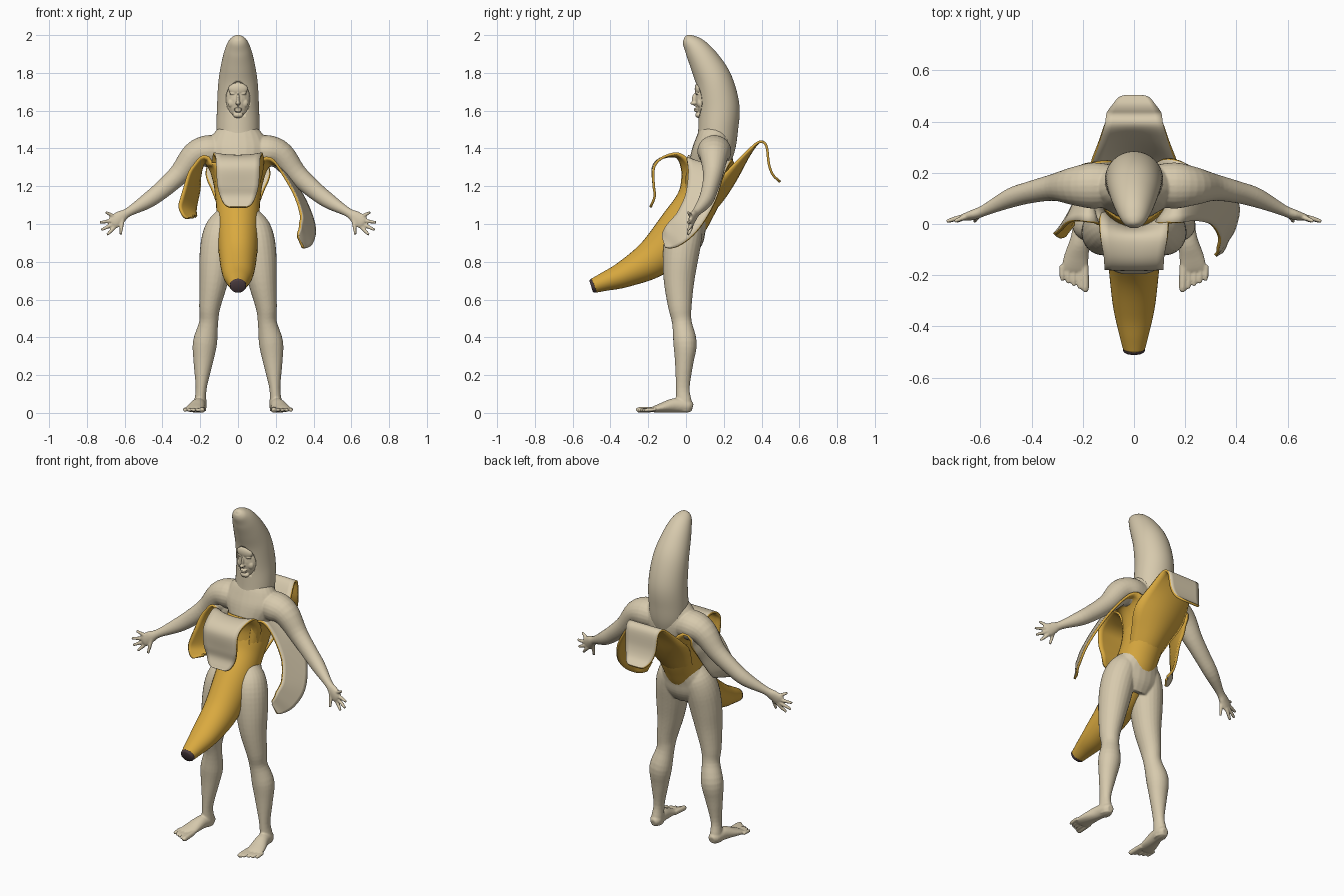
import bpy, bmesh, math
from mathutils import Vector, Matrix


def material(name, rgb):
    m = bpy.data.materials.new(name)
    m.diffuse_color = (*rgb, 1)
    return m


CREAM = material("cream", (0.68, 0.59, 0.42))
YELLOW = material("banana_yellow", (0.70, 0.40, 0.05))
DARK = material("dark_brown", (0.07, 0.045, 0.05))


def resample(pts, n):
    """Catmull-Rom through tuples of any length."""
    out = []
    for i in range(len(pts) - 1):
        p = [pts[max(i - 1, 0)], pts[i], pts[i + 1], pts[min(i + 2, len(pts) - 1)]]
        for k in range(n):
            t = k / n
            out.append([0.5 * (2 * b + (c - a) * t + (2 * a - 5 * b + 4 * c - d) * t * t
                        + (3 * b - a - 3 * c + d) * t ** 3) for a, b, c, d in zip(*p)])
    return out + [list(pts[-1])]


def tangents(P):
    return [(P[min(i + 1, len(P) - 1)] - P[max(i - 1, 0)]).normalized() for i in range(len(P))]


def tube(bm, pts, ref=(1, 0, 0), n=4, sides=24):
    """Loft of ellipses: points are x, y, z, radius along ref, other radius."""
    rows = resample(pts, n)
    P = [Vector(r[:3]) for r in rows]
    rings = []
    for r, p, t in zip(rows, P, tangents(P)):
        u = Vector(ref)
        u = (u - t * u.dot(t)).normalized()
        v = t.cross(u)
        rings.append([bm.verts.new(p + u * r[3] * math.cos(a) + v * r[4] * math.sin(a))
                      for a in (2 * math.pi * k / sides for k in range(sides))])
    faces = [bm.faces.new(rings[0]), bm.faces.new(rings[-1])]
    for a, b in zip(rings, rings[1:]):
        for k in range(sides):
            j = (k + 1) % sides
            faces.append(bm.faces.new((a[k], a[j], b[j], b[k])))
    bmesh.ops.recalc_face_normals(bm, faces=faces)


def blob(bm, loc, size):
    m = Matrix.Translation(loc) @ Matrix.Diagonal((*size, 1))
    bmesh.ops.create_uvsphere(bm, u_segments=24, v_segments=16, radius=1, matrix=m)


def finish(name, bm, mats):
    me = bpy.data.meshes.new(name)
    bm.to_mesh(me)
    bm.free()
    for m in mats:
        me.materials.append(m)
    for f in me.polygons:
        f.use_smooth = True
    ob = bpy.data.objects.new(name, me)
    bpy.context.collection.objects.link(ob)
    return ob


def blend(ob, voxel, passes):
    """Fuse overlapping volumes into one soft surface."""
    r = ob.modifiers.new("fuse", 'REMESH')
    r.mode, r.voxel_size, r.use_smooth_shade = 'VOXEL', voxel, True
    s = ob.modifiers.new("soften", 'SMOOTH')
    s.factor, s.iterations = 0.5, passes


# Body: torso, legs, feet, arms and hands fused together
bm = bmesh.new()
tube(bm, [(0, -.02, .87, .12, .08), (0, 0, .93, .15, .095), (0, .02, 1.0, .15, .09),
          (0, .055, 1.09, .10, .085), (0, .085, 1.17, .108, .09), (0, .12, 1.28, .125, .11),
          (0, .14, 1.38, .17, .11), (0, .15, 1.45, .15, .095), (0, .16, 1.50, .11, .08),
          (0, .165, 1.53, .08, .06)])
for s in (-1, 1):
    tube(bm, [(s * .06, .015, 1.07, .04, .05), (s * .08, .005, 1.0, .08, .085), (s * .1, -.015, .92, .093, .098),
              (s * .115, -.03, .81, .09, .093), (s * .13, -.037, .69, .075, .08),
              (s * .15, -.032, .56, .056, .062), (s * .155, -.022, .48, .05, .052),
              (s * .175, -.005, .37, .064, .062), (s * .185, -.01, .26, .05, .048),
              (s * .195, -.017, .13, .029, .036), (s * .2, -.01, .05, .033, .042),
              (s * .2, -.01, .008, .03, .04)])
    tube(bm, [(s * .2, .035, .03, .018, .02), (s * .2, .01, .035, .034, .034),
              (s * .21, -.06, .04, .038, .038), (s * .225, -.13, .027, .048, .025),
              (s * .232, -.175, .018, .05, .015), (s * .233, -.188, .015, .035, .009)])
    for k in range(5):
        x, y = .190 + k * .0225, -.262 + .010 * k
        r = .015 if k == 0 else .0098
        tube(bm, [(s * (x + .002), -.16, .019, r, r), (s * x, y + .012, .015, r, r),
                  (s * x, y, .012, r * .4, r * .4)], n=3, sides=12)
    tube(bm, [(s * .08, .15, 1.38, .08, .08), (s * .16, .15, 1.385, .09, .085),
              (s * .23, .148, 1.36, .076, .073), (s * .31, .143, 1.265, .053, .056),
              (s * .40, .125, 1.183, .043, .048), (s * .48, .102, 1.122, .038, .041),
              (s * .58, .055, 1.063, .022, .024), (s * .62, .038, 1.038, .02, .033),
              (s * .655, .027, 1.012, .015, .037), (s * .668, .024, 1.003, .009, .028)], ref=(0, 1, 0))
    for x, z, bx, bz in ((.70, 1.062, .645, 1.035), (.732, 1.008, .655, 1.02), (.724, .968, .655, 1.003),
                         (.692, .943, .648, .99), (.622, .945, .61, 1.03)):
        tube(bm, [(s * bx, .03, bz, .0105, .0105), (s * (bx + x) / 2, .022, (bz + z) / 2, .010, .010),
                  (s * x, .01, z, .007, .007)], ref=(0, 1, 0), n=3, sides=12)
blend(finish("body", bm, [CREAM]), .005, 3)

# Curved hood with an oval face opening
bm = bmesh.new()
tube(bm, [(0, .155, 1.30, .07, .075), (0, .16, 1.40, .108, .10), (0, .17, 1.5, .114, .105),
          (0, .175, 1.62, .111, .108), (0, .15, 1.75, .104, .098), (0, .103, 1.85, .088, .083),
          (0, .055, 1.925, .068, .064), (0, .017, 1.967, .047, .041), (0, .0, 1.985, .026, .022),
          (0, -.006, 1.990, .004, .004)], n=6, sides=48)
hood = finish("hood", bm, [CREAM])
bm = bmesh.new()
bmesh.ops.create_cone(bm, cap_ends=True, segments=40, radius1=1, radius2=1, depth=1,
                      matrix=Matrix.Translation((0, .02, 1.66)) @ Matrix.Diagonal((.063, .19, .092, 1))
                      @ Matrix.Rotation(math.pi / 2, 4, 'X'))
cutter = finish("face_opening_cutter", bm, [CREAM])
cutter.hide_render = True
cutter.hide_set(True)
cut = hood.modifiers.new("opening", 'BOOLEAN')
cut.operation, cut.object, cut.solver = 'DIFFERENCE', cutter, 'EXACT'

# Face inside the hood
bm = bmesh.new()
blob(bm, (0, .135, 1.66), (.075, .085, .125))
blob(bm, (0, .066, 1.715), (.052, .020, .034))
blob(bm, (0, .05, 1.658), (.009, .019, .036))
blob(bm, (0, .042, 1.640), (.013, .020, .010))
blob(bm, (0, .052, 1.609), (.022, .011, .006))
blob(bm, (0, .054, 1.599), (.019, .012, .006))
blob(bm, (0, .067, 1.577), (.028, .018, .016))
for s in (-1, 1):
    blob(bm, (s * .026, .062, 1.690), (.020, .012, .006))
    blob(bm, (s * .026, .067, 1.674), (.012, .010, .006))
    blob(bm, (s * .035, .073, 1.64), (.020, .015, .024))
blend(finish("face", bm, [CREAM]), .003, 5)

# Unpeeled lower banana: bodice running forward into the tail
bm = bmesh.new()
tube(bm, [(0, .13, 1.29, .138, .132), (0, .09, 1.19, .126, .118), (0, .05, 1.10, .116, .112),
          (0, -.025, .985, .112, .118), (0, -.16, .83, .1, .105), (0, -.32, .737, .082, .072),
          (0, -.43, .695, .058, .05), (0, -.488, .674, .043, .039)], n=6, sides=32)
finish("banana_bodice", bm, [YELLOW])
bm = bmesh.new()
tube(bm, [(0, -.482, .676, .044, .040), (0, -.496, .671, .042, .037), (0, -.502, .669, .034, .03)],
     n=2, sides=24)
finish("banana_tip", bm, [DARK])


# Peel flaps: cream ribbons with a yellow back
def flap(name, pts, w0, w1, across=8):
    """Points are x, y, z, half width, edge curl; w0..w1 is the width direction."""
    rows = resample(pts, 6)
    P = [Vector(r[:3]) for r in rows]
    bm = bmesh.new()
    grid = []
    for i, (r, p, t) in enumerate(zip(rows, P, tangents(P))):
        w = Vector(w0).lerp(Vector(w1), i / (len(rows) - 1))
        w = (w - t * w.dot(t)).normalized()
        n = t.cross(w)
        ks = [2 * k / across - 1 for k in range(across + 1)]
        grid.append([bm.verts.new(p + w * r[3] * k + n * r[4] * k * k) for k in ks])
    for a, b in zip(grid, grid[1:]):
        for k in range(across):
            bm.faces.new((a[k], b[k], b[k + 1], a[k + 1]))
    ob = finish(name, bm, [CREAM, YELLOW])
    m = ob.modifiers.new("thickness", 'SOLIDIFY')
    m.thickness, m.offset = .013, -1
    m.material_offset = m.material_offset_rim = 1


flap("front_peel", [(0, -.02, 1.17, .09, .06), (0, -.012, 1.28, .125, .06), (0, -.045, 1.36, .13, .02),
                    (0, -.13, 1.355, .118, 0), (0, -.18, 1.305, .115, -.005), (0, -.178, 1.21, .11, 0),
                    (0, -.172, 1.15, .095, 0), (0, -.188, 1.105, .07, 0), (0, -.195, 1.092, .04, 0)],
     (1, 0, 0), (1, 0, 0))
flap("back_peel", [(0, .12, 1.05, .095, .06), (0, .195, 1.14, .13, .07), (0, .262, 1.245, .165, .06),
                   (0, .33, 1.37, .135, .02),
                   (0, .385, 1.44, .115, 0), (0, .43, 1.42, .108, 0), (0, .445, 1.32, .10, 0),
                   (0, .465, 1.265, .085, 0), (0, .495, 1.235, .06, 0), (0, .503, 1.228, .035, 0)],
     (-1, 0, 0), (-1, 0, 0))
flap("left_peel", [(.10, .07, 1.14, .07, .04), (.138, .12, 1.28, .12, .05), (.185, .12, 1.325, .115, .02),
                   (.26, .105, 1.265, .095, 0), (.335, .075, 1.14, .085, 0), (.375, .01, 1.02, .08, 0),
                   (.365, -.06, .95, .072, 0), (.343, -.105, .915, .05, 0), (.335, -.12, .905, .03, 0)],
     (0, 1, 0), (.6, .7, -.3))
flap("right_peel", [(-.10, .07, 1.14, .07, .04), (-.135, .12, 1.28, .12, .05), (-.175, .12, 1.33, .115, .02),
                    (-.225, .10, 1.27, .095, 0), (-.25, .06, 1.18, .085, 0), (-.27, .02, 1.09, .074, 0),
                    (-.265, -.01, 1.045, .055, 0), (-.255, -.02, 1.028, .03, 0)],
     (0, -1, 0), (-.7, -.7, 0))
